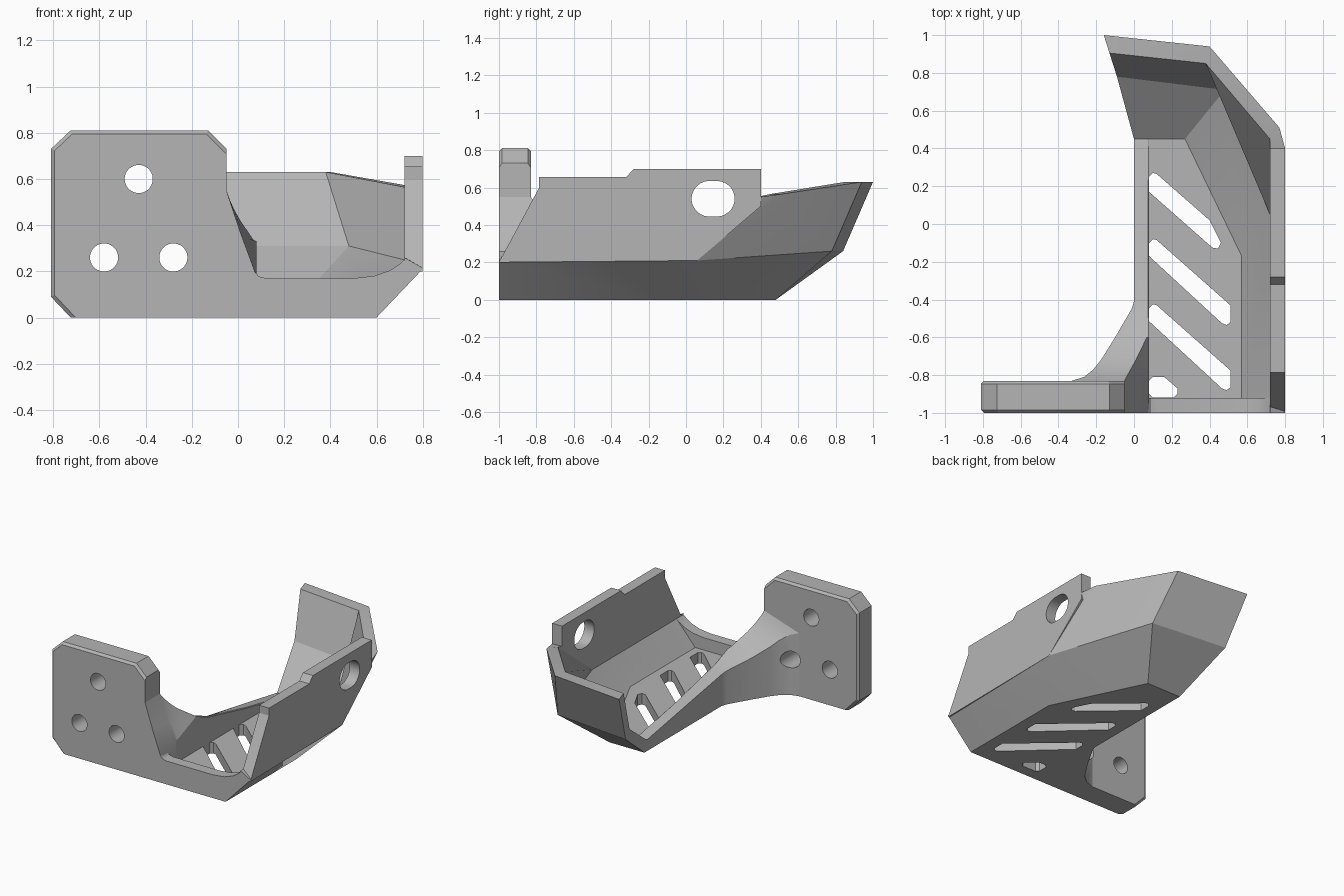
import bpy, bmesh, math
from mathutils import Vector

cube = bpy.data.objects.get("Cube")
if cube:
    bpy.data.objects.remove(cube, do_unlink=True)

grey = bpy.data.materials.new("plain grey")
grey.use_nodes = True
colour = (0.46, 0.46, 0.46, 1)
grey.diffuse_color = colour
grey.node_tree.nodes["Principled BSDF"].inputs["Base Color"].default_value = colour


def finish(name, bm):
    bmesh.ops.remove_doubles(bm, verts=bm.verts[:], dist=0.0005)
    bmesh.ops.recalc_face_normals(bm, faces=bm.faces[:])
    mesh = bpy.data.meshes.new(name)
    bm.to_mesh(mesh)
    bm.free()
    mesh.materials.append(grey)
    ob = bpy.data.objects.new(name, mesh)
    bpy.context.collection.objects.link(ob)
    return ob


def loft(name, rings):
    """Skin a row of closed rings and cap both ends."""
    bm = bmesh.new()
    rows = [[bm.verts.new(p) for p in ring] for ring in rings]
    n = len(rows[0])
    for a, b in zip(rows, rows[1:]):
        for i in range(n):
            j = (i + 1) % n
            bm.faces.new((a[i], a[j], b[j], b[i]))
    bm.faces.new(rows[0])
    bm.faces.new(rows[-1][::-1])
    return finish(name, bm)


def prism(name, outline, axis, lo, hi):
    """Extrude a flat outline along one axis."""
    def place(p, d):
        q = list(p)
        q.insert(axis, d)
        return q
    return loft(name, [[place(p, d) for p in outline] for d in (lo, hi)])


def stadium(cx, cy, r, half=0, n=32):
    pts = []
    for i in range(n):
        a = 2 * math.pi * (i + 0.5) / n
        pts.append((cx + r * math.cos(a) + math.copysign(half, math.cos(a)),
                    cy + r * math.sin(a)))
    return pts


def cut(ob, cutters):
    for c in cutters:
        mod = ob.modifiers.new("cut", "BOOLEAN")
        mod.operation, mod.solver, mod.object = "DIFFERENCE", "EXACT", c
    bpy.context.view_layer.update()
    dg = bpy.context.evaluated_depsgraph_get()
    baked = bpy.data.meshes.new_from_object(ob.evaluated_get(dg))
    ob.modifiers.clear()
    ob.data = baked


# Cradle shell: rings run outside floor, chamfer, rim, then back along the inside
def shell_ring(B, M, T, t, m, b):
    return [(0, B[1], 0), (*B, 0), M, T, t, m, (*b, 0.08), (0, b[1], 0.08)]


B2, M2, m2, b2 = (0.6, -0.18), (0.8, 0.06, 0.21), (0.72, 0.05, 0.25), (0.57, -0.17)
shell = loft("cradle_shell", [
    shell_ring((0, 0.48), (-0.1, 0.84, 0.26), (-0.16, 1, 0.63),
               (-0.13, 0.905, 0.63), (-0.09, 0.78, 0.31), (0, 0.45)),
    shell_ring((0.28, 0.48), (0.49, 0.78, 0.26), (0.4, 0.94, 0.63),
               (0.38, 0.85, 0.63), (0.48, 0.71, 0.31), (0.27, 0.45)),
    shell_ring(B2, M2, (0.77, 0.51, 0.565), (0.72, 0.45, 0.565), m2, b2),
    shell_ring(B2, M2, (0.8, 0.4, 0.55), (0.72, 0.38, 0.55), m2, b2),
    shell_ring(B2, M2, (0.8, 0.06, 0.24), (0.72, 0.05, 0.28), m2, b2),
    shell_ring((0.6, -1), (0.8, -1, 0.21), (0.8, -1, 0.215),
               (0.72, -1, 0.26), (0.72, -1, 0.25), (0.57, -1)),
])

# Slanted drain slots through the floor
long_slot = [(0.08, -0.17), (0.08, -0.1), (0.1, -0.08), (0.12, -0.085),
             (0.51, -0.43), (0.51, -0.52), (0.49, -0.535), (0.465, -0.525)]
slots = [long_slot, [(x, y - 0.345) for x, y in long_slot],
         [(0.08, 0.17), (0.08, 0.25), (0.1, 0.27), (0.12, 0.265),
          (0.4, 0.02), (0.46, -0.1), (0.445, -0.13), (0.415, -0.125)],
         [(0.08, -0.9), (0.08, -0.83), (0.1, -0.81), (0.16, -0.81),
          (0.23, -0.87), (0.23, -0.9), (0.21, -0.918), (0.1, -0.918)]]
slot_cutters = [prism("slot_cutter", s, 2, -0.1, 0.3) for s in slots]
cut(shell, slot_cutters)

# Front lip across the cradle
lip = prism("front_lip", [(0.07, 0), (0.6, 0), (0.8, 0.21), (0.72, 0.25), (0.7, 0.232),
                          (0.66, 0.205), (0.59, 0.18), (0.5, 0.17), (0.12, 0.17),
                          (0.09, 0.178), (0.07, 0.2)], 1, -1, -0.92)

# Tall side wall with its oval opening
wall = prism("side_wall", [(-1, 0.2), (-0.785, 0.6), (-0.785, 0.655), (-0.32, 0.655),
                           (-0.28, 0.7), (0.4, 0.7), (0.4, 0.5), (0.06, 0.21)],
             0, 0.72, 0.8)
oval = prism("oval_cutter", stadium(0.145, 0.54, 0.095, 0.02), 0, 0.5, 1)
cut(wall, [oval])

# Mounting plate with chamfered corners and rim
plate = prism("mounting_plate", [(-0.81, 0.09), (-0.725, 0), (-0.05, 0), (-0.05, 0.73),
                                 (-0.13, 0.81), (-0.725, 0.81), (-0.81, 0.73)],
              1, -1, -0.83)
bm = bmesh.new()
bm.from_mesh(plate.data)
rim = []
for e in bm.edges:
    a, b = e.verts[0].co, e.verts[1].co
    mid = (a + b) / 2
    if abs(a.y - b.y) < 0.01 and mid.z > 0.02 and mid.x < -0.06:
        rim.append(e)
bmesh.ops.bevel(bm, geom=rim, offset=0.016, segments=1, affect="EDGES")
bm.to_mesh(plate.data)
bm.free()

# Sweeping gusset that joins the plate to the floor's open edge
def gusset_ring(y, xo, zo, xt, zt, xm, zm, zb):
    return [(xo, y, 0), (xo, y, zo), (xt, y, zt), (xm, y, zm), (0.08, y, zb), (0.08, y, 0)]


gusset = loft("gusset", [
    gusset_ring(0.45, 0, 0.082, 0.07, 0.082, 0.075, 0.082, 0.081),
    gusset_ring(0, 0, 0.16, 0.07, 0.17, 0.075, 0.17, 0.165),
    gusset_ring(-0.41, 0, 0.23, 0.07, 0.265, 0.075, 0.265, 0.26),
    gusset_ring(-0.45, -0.013, 0.245, 0.07, 0.275, 0.075, 0.275, 0.27),
    gusset_ring(-0.6, -0.1, 0.3, 0.068, 0.335, 0.074, 0.333, 0.33),
    gusset_ring(-0.72, -0.175, 0.36, 0.01, 0.42, 0.05, 0.34, 0.28),
    gusset_ring(-0.77, -0.215, 0.4, -0.018, 0.47, 0.035, 0.35, 0.26),
    gusset_ring(-0.81, -0.265, 0.435, -0.04, 0.52, 0.025, 0.355, 0.245),
    gusset_ring(-0.83, -0.33, 0.46, -0.05, 0.55, 0.02, 0.36, 0.24),
    gusset_ring(-1, -0.33, 0.46, -0.05, 0.55, 0.01, 0.37, 0.18),
])

# Three bolt holes
bolts = [prism("bolt_cutter", stadium(x, z, 0.061), 1, -1.2, -0.6)
         for x, z in ((-0.43, 0.6), (-0.58, 0.26), (-0.28, 0.26))]
cut(plate, bolts)
cut(gusset, [bolts[2]])

for c in slot_cutters + bolts + [oval]:
    bpy.data.objects.remove(c, do_unlink=True)

# Soft shading inside each surface, crisp edges elsewhere
bpy.ops.object.select_all(action="DESELECT")
for ob in (shell, lip, wall, plate, gusset):
    ob.select_set(True)
    bpy.context.view_layer.objects.active = ob
bpy.ops.object.shade_smooth_by_angle(angle=math.radians(24))
